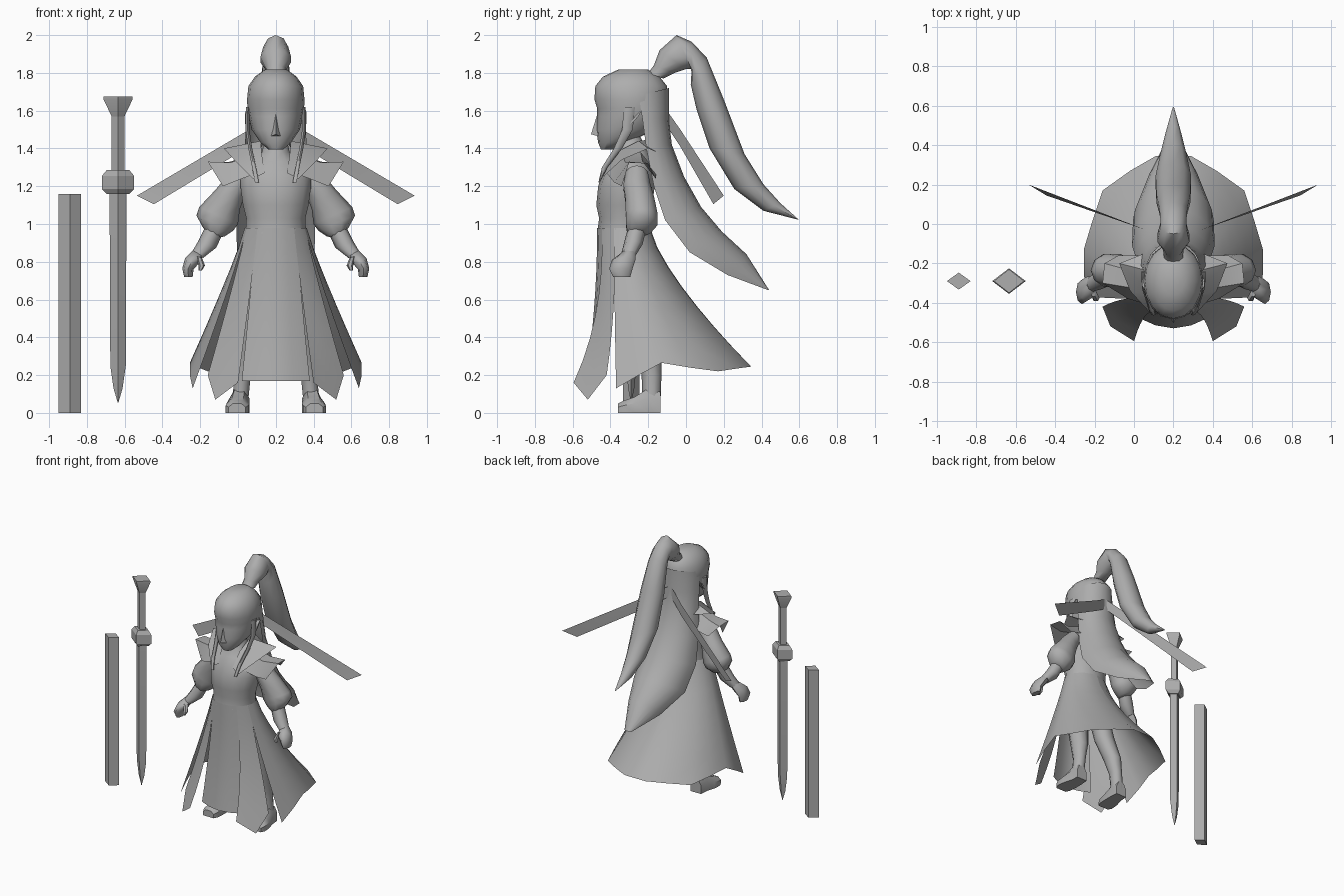
import bpy, math
from mathutils import Vector as V

CX = 0.2  # the figure stands to the right of its sword
mat = bpy.data.materials.new("plain grey")
mat.diffuse_color = (0.42, 0.42, 0.42, 1)


def make(name, verts, faces, angle=40):
    me = bpy.data.meshes.new(name)
    me.from_pydata([(p[0] + CX, p[1], p[2]) for p in verts], [], faces)
    me.materials.append(mat)
    ob = bpy.data.objects.new(name, me)
    bpy.context.collection.objects.link(ob)
    bpy.ops.object.select_all(action='DESELECT')
    ob.select_set(True)
    bpy.context.view_layer.objects.active = ob
    bpy.ops.object.mode_set(mode='EDIT')
    bpy.ops.mesh.select_all(action='SELECT')
    bpy.ops.mesh.normals_make_consistent(inside=False)
    bpy.ops.object.mode_set(mode='OBJECT')
    bpy.ops.object.shade_smooth_by_angle(angle=math.radians(angle))
    return ob


def ring(a, b, w, n):
    """Oval through a and b, with half width vector w."""
    a, b, w = V(a), V(b), V(w)
    c, d = (a + b) / 2, (a - b) / 2
    return [c + d * math.cos(t) + w * math.sin(t)
            for t in (2 * math.pi * i / n for i in range(n))]


def loft(name, rings, angle=40):
    n = len(rings[0])
    faces = [(r * n + i, r * n + (i + 1) % n, (r + 1) * n + (i + 1) % n, (r + 1) * n + i)
             for r in range(len(rings) - 1) for i in range(n)]
    faces += [tuple(range(n)), tuple(range(len(rings) * n - n, len(rings) * n))]
    return make(name, [p for r in rings for p in r], faces, angle)


def sheet(name, rows, angle=40):
    n = len(rows[0])
    faces = [(r * n + i, r * n + i + 1, (r + 1) * n + i + 1, (r + 1) * n + i)
             for r in range(len(rows) - 1) for i in range(n - 1)]
    return make(name, [p for r in rows for p in r], faces, angle)


def flip(points, s):
    return [(p[0] * s, p[1], p[2]) for p in points]


def body(name, rows, n=14, angle=50):
    """Upright form from rows of height, half width, front y, back y."""
    return loft(name, [ring((0, f, z), (0, b, z), (h, 0, 0), n) for z, h, f, b in rows], angle)


# head, nose and torso
body("head", [(1.395, .04, -.45, -.37), (1.43, .08, -.465, -.31), (1.5, .128, -.475, -.16),
              (1.57, .143, -.47, -.12), (1.61, .15, -.47, -.1), (1.66, .152, -.485, -.1),
              (1.73, .145, -.48, -.1), (1.78, .11, -.44, -.14), (1.817, .06, -.36, -.2)], 16)
make("nose", [(0, -.47, 1.58), (-.025, -.465, 1.465), (.025, -.465, 1.465), (0, -.503, 1.475)],
     [(0, 1, 3), (0, 3, 2), (1, 2, 3)])
body("torso", [(.95, .165, -.47, -.19), (1.03, .16, -.46, -.19), (1.1, .178, -.475, -.18),
               (1.2, .192, -.465, -.165), (1.27, .19, -.44, -.165), (1.33, .13, -.41, -.17),
               (1.38, .075, -.37, -.2), (1.46, .058, -.36, -.24)])

# ponytail: front edge y z, back edge y z, half width
tail = [(-.2, 1.8, -.12, 1.77, .05), (-.17, 1.84, -.06, 1.80, .055), (-.14, 1.92, 0, 1.82, .085),
        (-.05, 2.0, .03, 1.82, .07), (.03, 1.965, .03, 1.8, .07), (.11, 1.88, .025, 1.74, .075),
        (.2, 1.66, .055, 1.61, .09), (.31, 1.37, .125, 1.4, .095), (.41, 1.21, .256, 1.185, .07),
        (.5, 1.11, .41, 1.07, .04), (.595, 1.025, .585, 1.025, .004)]
loft("ponytail", [ring((0, a, b), (0, c, d), (h, 0, 0), 10) for a, b, c, d, h in tail], 60)

# long back hair: curved sheet, side edge y z, centre y z, half width
hair = [(-.25, 1.68, -.09, 1.72, .14), (-.23, 1.55, -.09, 1.55, .155), (-.21, 1.4, -.075, 1.42, .165),
        (-.17, 1.2, -.01, 1.25, .19), (-.11, 1.02, .08, 1.09, .21), (.02, .85, .19, .96, .205),
        (.22, .73, .32, .84, .13), (.435, .65, .44, .65, .03)]
cols = [math.radians(a) for a in range(-90, 91, 18)]
sheet("back_hair", [[(h * math.sin(t), e + (c - e) * math.cos(t), f + (d - f) * math.cos(t))
                     for t in cols] for e, f, c, d, h in hair], 60)


# robe skirt panels, falling from the waist to a cut hem
def panel(name, a0, a1, hem, px, py, s):
    rows = []
    for k in range(8):
        t = k / 7
        row = []
        for i, h in enumerate(hem):
            a = math.radians(a0 + (a1 - a0) * i / (len(hem) - 1))
            x, y, z = .165 * math.sin(a), -.33 - .14 * math.cos(a), .98
            row.append((s * (x + (h[0] - x) * t ** px), y + (h[1] - y) * t ** py, z + (h[2] - z) * t))
        rows.append(row)
    sheet(name, rows, 50)


panel("front_skirt", -40, 40, [(-.18, -.475, .17), (-.09, -.515, .17), (0, -.53, .17),
                               (.09, -.515, .17), (.18, -.475, .17)], 1.1, 2, 1)

for s, side in ((-1, "left"), (1, "right")):
    panel(side + "_split_skirt", 36, 72, [(.2, -.595, .16), (.32, -.52, .07), (.36, -.42, .2)],
          1.1, 2.5, s)
    panel(side + "_back_skirt", 68, 180,
          [(.44, -.37, .13), (.455, -.25, .2), (.455, -.13, .265), (.41, .02, .24), (.36, .17, .22),
           (.22, .27, .235), (.09, .345, .245), (0, .345, .245)], 1.1, 1.35, s)

    # puffed sleeve and bare forearm: outer x z, inner x z, centre y, half depth
    def limb(name, rows, n=10):
        loft(side + name, [ring((s * a, y, b), (s * c, y, d), (0, h, 0), n)
                           for a, b, c, d, y, h in rows], 50)
    limb("_sleeve", [(.2, 1.31, .13, 1.22, -.26, .06), (.27, 1.24, .16, 1.16, -.26, .075),
                     (.32, 1.18, .19, 1.08, -.245, .08), (.405, 1.09, .2, 1.0, -.235, .088),
                     (.42, 1.045, .225, .965, -.235, .088), (.385, .98, .27, .935, -.25, .065),
                     (.36, .955, .29, .93, -.26, .045)])
    limb("_forearm", [(.37, .99, .28, .95, -.26, .05), (.41, .91, .315, .875, -.28, .05),
                      (.445, .85, .385, .82, -.305, .04)], 8)
    limb("_hand", [(.44, .86, .385, .83, -.305, .04), (.48, .82, .4, .8, -.33, .062),
                   (.495, .765, .435, .76, -.345, .062), (.485, .72, .44, .72, -.34, .045)], 8)
    limb("_thumb", [(.42, .83, .39, .82, -.35, .02), (.41, .78, .375, .78, -.375, .02),
                    (.41, .755, .39, .755, -.38, .012)], 6)

    # shoulder wing: arched cloth over the arm
    sheet(side + "_shoulder_wing", [flip(r, s) for r in (
        [(.1, -.42, 1.27), (.11, -.34, 1.37), (.11, -.24, 1.38), (.12, -.16, 1.28)],
        [(.23, -.38, 1.22), (.24, -.32, 1.325), (.24, -.23, 1.33), (.23, -.16, 1.25)],
        [(.28, -.34, 1.2), (.36, -.3, 1.33), (.35, -.2, 1.32), (.28, -.16, 1.24)])], 30)

    # folded collar
    sheet(side + "_collar", [flip(r, s) for r in (
        [(.06, -.44, 1.27), (.075, -.37, 1.38), (.08, -.25, 1.44), (.05, -.17, 1.45)],
        [(.12, -.45, 1.24), (.22, -.34, 1.34), (.275, -.2, 1.4), (.1, -.13, 1.37)])], 30)

    # headband tail
    sheet(side + "_ribbon", [flip(r, s) for r in (
        [(.01, -.09, 1.585), (.01, -.09, 1.5)], [(.14, -.03, 1.5), (.14, -.03, 1.41)],
        [(.735, .2, 1.15), (.645, .145, 1.105)])])

    # ear and side lock
    loft(side + "_ear", [ring((s * x, -.29, 1.53), (s * x, -.245, 1.595), (0, .018, .012), 8)
                         for x in (.135, .162)])
    lock = [(.148, -.3, 1.62, .03), (.15, -.31, 1.5, .028), (.135, -.36, 1.4, .022),
            (.115, -.43, 1.3, .015), (.1, -.46, 1.22, .004)]
    loft(side + "_side_lock", [ring((s * x, y - h, z), (s * x, y + h, z), (.012, 0, 0), 6)
                               for x, y, z, h in lock], 60)

    # leg and shoe
    leg = [(.09, .7, -.36, -.2, .075), (.13, .5, -.33, -.18, .078), (.16, .32, -.27, -.13, .06),
           (.175, .2, -.235, -.13, .045), (.19, .05, -.23, -.135, .045)]
    loft(side + "_leg", [ring((s * x, a, z), (s * x, b, z), (h, 0, 0), 10)
                         for x, z, a, b, h in leg], 60)
    shoe = [(-.135, .11, .045, .19), (-.2, .13, .05, .19), (-.27, .085, .06, .2), (-.33, .065, .06, .205),
            (-.36, .05, .045, .205)]
    loft(side + "_shoe", [[(s * x + dx * h, y, z * dz) for dx, dz in
                           ((-1, 0), (1, 0), (1, .6), (.5, 1), (-.5, 1), (-1, .6))]
                          for y, z, h, x in shoe], 40)


# sword and scabbard: diamond sections of height, half width, half depth
def blade_form(name, x, rows):
    loft(name, [ring((x - h, -.29, z), (x + h, -.29, z), (0, d, 0), 4) for z, h, d in rows], 25)


SX = -.835
blade_form("sword_blade", SX, [(.055, .002, .002), (.13, .024, .016), (.25, .041, .028), (1.18, .045, .032)])
blade_form("sword_guard", SX, [(1.16, .06, .045), (1.185, .085, .065), (1.255, .085, .065), (1.285, .06, .045)])
blade_form("sword_grip", SX, [(1.27, .034, .026), (1.58, .034, .026)])
blade_form("sword_pommel", SX, [(1.57, .034, .026), (1.66, .077, .06), (1.675, .077, .06)])
blade_form("scabbard", -1.09, [(0, .06, .043), (1.16, .06, .043)])
